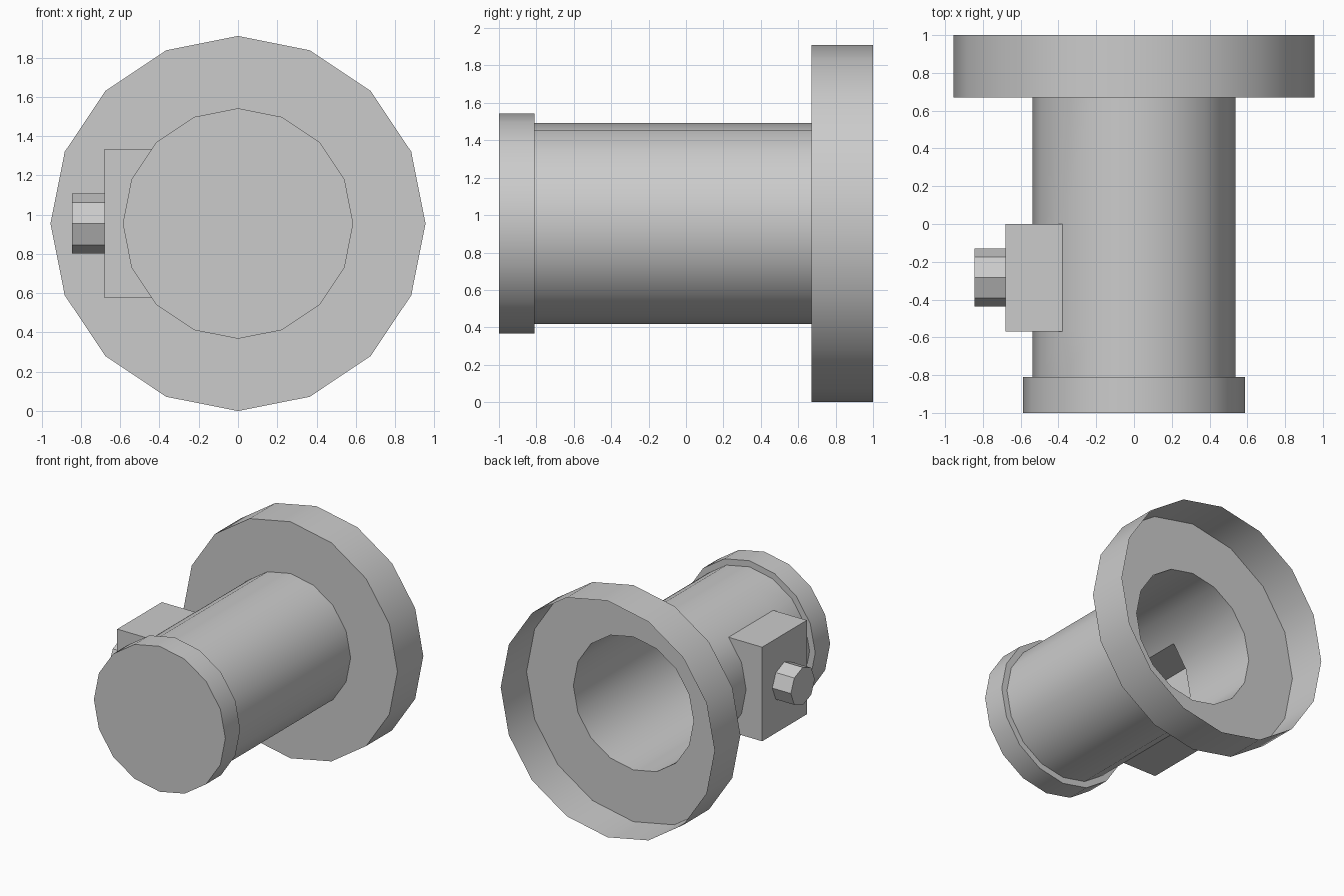
import bpy, bmesh
from math import sin, cos, pi, radians

if "Cube" in bpy.data.objects:
    bpy.data.objects.remove(bpy.data.objects["Cube"])

N, ZC = 16, 0.955          # sides of the round body, axis height
R = 0.537                  # barrel radius
BOX_X = -0.68              # outer wall of the side box


def finish(bm, name):
    bmesh.ops.recalc_face_normals(bm, faces=bm.faces)
    me = bpy.data.meshes.new(name)
    bm.to_mesh(me)
    bm.free()
    ob = bpy.data.objects.new(name, me)
    bpy.context.collection.objects.link(ob)
    bpy.ops.object.select_all(action='DESELECT')
    ob.select_set(True)
    bpy.context.view_layer.objects.active = ob
    bpy.ops.object.shade_smooth_by_angle(angle=radians(30))
    return ob


# Body: single-wall revolved shell, closed at the front and open at the back
profile = [(0.587, -1), (0.587, -0.81), (R, -0.81), (R, -0.57), (R, 0),
           (R, 0.67), (0.955, 0.67), (0.955, 1)]
bm = bmesh.new()
rings = [[bm.verts.new((r * sin(2 * pi * k / N), y, ZC + r * cos(2 * pi * k / N)))
          for k in range(N)] for r, y in profile]
bm.faces.new(rings[0])
for i, (a, b) in enumerate(zip(rings, rings[1:])):
    for k in range(N):
        if i == 3 and 10 <= k <= 13:
            continue       # opening into the side box
        j = (k + 1) % N
        bm.faces.new((a[k], a[j], b[j], b[k]))

# Side box: grows out of the opening in the barrel
front, back = rings[3][10:15], rings[4][10:15]
outer = []
for arc in (front, back):
    lo, hi = [bm.verts.new((BOX_X, v.co.y, v.co.z)) for v in (arc[0], arc[-1])]
    bm.faces.new(arc + [hi, lo])
    outer.append((lo, hi))
(fl, fh), (bl, bh) = outer
bm.faces.new((fl, fh, bh, bl))
bm.faces.new((front[0], fl, bl, back[0]))
bm.faces.new((front[-1], fh, bh, back[-1]))
finish(bm, "hollow_flanged_body")

# Knob: octagonal stub on the box
bm = bmesh.new()
ends = [[bm.verts.new((x, -0.283 + 0.153 * sin(k * pi / 4), ZC + 0.153 * cos(k * pi / 4)))
         for k in range(8)] for x in (BOX_X, -0.845)]
for k in range(8):
    j = (k + 1) % 8
    bm.faces.new((ends[0][k], ends[0][j], ends[1][j], ends[1][k]))
bm.faces.new(ends[1])
finish(bm, "side_knob")
